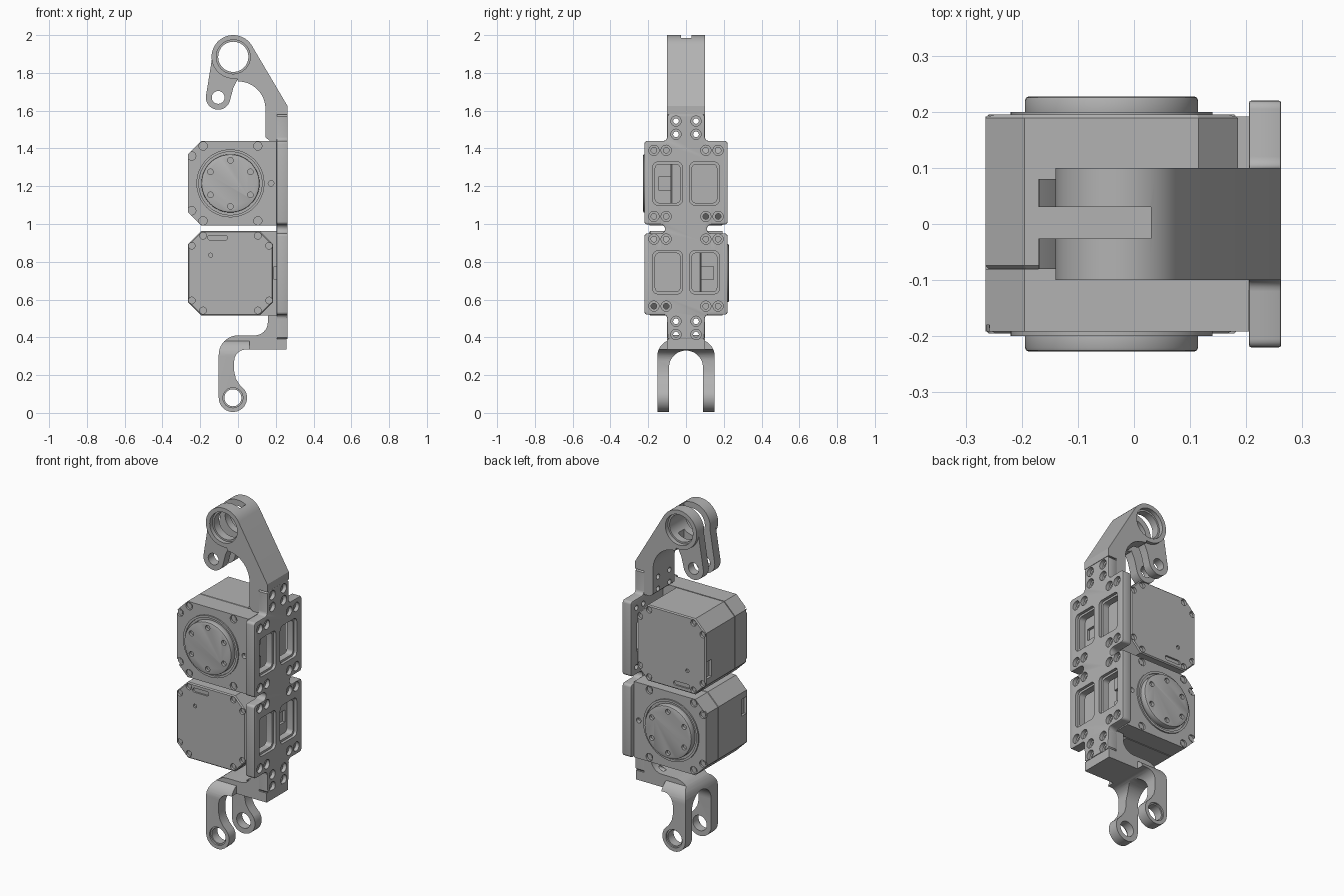
import bpy, bmesh
from math import cos, sin, pi, radians
from mathutils import Matrix

if "Cube" in bpy.data.objects:
    bpy.data.objects.remove(bpy.data.objects["Cube"])

grey = bpy.data.materials.new("machined grey")
grey.use_nodes = True
GREY = (0.45, 0.45, 0.45, 1)
grey.diffuse_color = GREY
grey.node_tree.nodes["Principled BSDF"].inputs["Base Color"].default_value = GREY


def arc(u, v, r, a0, a1, n=16):
    angles = [radians(a0 + (a1 - a0) * i / n) for i in range(n + 1)]
    return [(u + r * cos(a), v + r * sin(a)) for a in angles]


def circle(u, v, r, n=32):
    return arc(u, v, r, 0, 360, n)[:-1]


def rounded(u0, u1, v0, v1, r):
    return (arc(u1 - r, v1 - r, r, 0, 90, 5) + arc(u0 + r, v1 - r, r, 90, 180, 5)
            + arc(u0 + r, v0 + r, r, 180, 270, 5) + arc(u1 - r, v0 + r, r, 270, 360, 5))


def solid(name, *parts):
    """Object made of prisms: each part is (outline, axis, start, end)."""
    bm = bmesh.new()
    for pts, axis, a, b in parts:
        def place(u, v, w):
            return (w, u, v) if axis == "x" else (u, w, v)
        low = [bm.verts.new(place(u, v, a)) for u, v in pts]
        high = [bm.verts.new(place(u, v, b)) for u, v in pts]
        bm.faces.new(low)
        bm.faces.new(high)
        for i in range(len(pts)):
            j = (i + 1) % len(pts)
            bm.faces.new((low[i], low[j], high[j], high[i]))
    bmesh.ops.recalc_face_normals(bm, faces=bm.faces)
    mesh = bpy.data.meshes.new(name)
    bm.to_mesh(mesh)
    bm.free()
    ob = bpy.data.objects.new(name, mesh)
    bpy.context.collection.objects.link(ob)
    mesh.materials.append(grey)
    return ob


def apply(ob, mod):
    bpy.context.view_layer.objects.active = ob
    bpy.ops.object.modifier_apply(modifier=mod.name)


def combine(ob, operation, *parts):
    tool = solid("tool", *parts)
    mod = ob.modifiers.new("boolean", "BOOLEAN")
    mod.operation, mod.solver, mod.object = operation, "EXACT", tool
    apply(ob, mod)
    bpy.data.objects.remove(tool)


def cut(ob, *parts):
    combine(ob, "DIFFERENCE", *parts)


def bevel(ob, width, segments=2):
    mod = ob.modifiers.new("bevel", "BEVEL")
    mod.width, mod.segments, mod.limit_method = width, segments, "ANGLE"
    mod.angle_limit = radians(50)
    apply(ob, mod)


def mirror_outline(half):
    return half + [(-u, v) for u, v in reversed(half)]


def box(u0, u1, v0, v1):
    return [(u0, v0), (u1, v0), (u1, v1), (u0, v1)]


# Bolt pattern shared by the plate and the two end brackets
bolts = [(s * 0.053, z) for s in (-1, 1) for z in (1.545, 1.475, 0.485, 0.415)]
bolts += [(s * y, z) for s in (-1, 1) for y in (0.17, 0.105)
          for z in (1.39, 1.04, 0.92, 0.565)]
neck_drills = [(circle(y, z, 0.015, 16), "x", 0.1, 0.3) for y, z in bolts[:8]]

# Mounting plate with waist slots, necks and windows
half = ([(0.09, 0.39), (0.1, 0.4), (0.1, 0.5)] + arc(0.12, 0.5, 0.02, 180, 90, 4)
        + arc(0.205, 0.535, 0.015, -90, 0, 4) + arc(0.205, 0.935, 0.015, 0, 90, 4)
        + arc(0.135, 0.974, 0.024, 270, 90, 10) + arc(0.205, 1.013, 0.015, -90, 0, 4)
        + arc(0.205, 1.425, 0.015, 0, 90, 4) + arc(0.12, 1.46, 0.02, 270, 180, 4)
        + [(0.1, 1.57), (0.09, 1.58)])
plate = solid("mounting_plate", (mirror_outline(half), "x", 0.205, 0.262))
bevel(plate, 0.007)
windows = [(min(s * 0.02, s * 0.175), max(s * 0.02, s * 0.175), z, z + 0.228)
           for s in (-1, 1) for z in (0.63, 1.1)]
cut(plate, *[(rounded(a, b, c, d, 0.025), "x", 0.245, 0.3) for a, b, c, d in windows])
g = 0.012
cut(plate, *[(rounded(a + g, b - g, c + g, d - g, 0.02), "x", 0.1, 0.3)
             for a, b, c, d in windows])
cut(plate, *[(circle(y, z, 0.027, 20), "x", 0.24, 0.3) for y, z in bolts])
cut(plate, *[(circle(y, z, 0.015, 16), "x", 0.1, 0.3) for y, z in bolts])

# Upper hooked arm: large boss, small lobe, centre slot
BX, BZ, LX, LZ = -0.025, 1.885, -0.105, 1.67
outline = (arc(BX, BZ, 0.115, 31, 280, 40) + arc(0, 1.61, 0.145, 90, 0, 16)
           + [(0.145, 1.46), (0.165, 1.442), (0.206, 1.442), (0.206, 1.58),
              (0.262, 1.58), (0.262, 1.625)])
arm = solid("upper_arm", (outline, "y", -0.1, 0.1))
lobe = (arc(LX, LZ, 0.065, 172, 340, 20)
        + [(-0.025, 1.72), (-0.01, 1.75), (0.01, 1.79), (-0.03, 1.92), (-0.137, 1.88)])
combine(arm, "UNION", (lobe, "y", -0.08, 0.08))
cut(arm, (box(-0.4, 0.03, 1.4, 2.2), "y", -0.026, 0.03))
cut(arm, (circle(BX, BZ, 0.08, 40), "y", -0.3, 0.3),
    (circle(LX, LZ, 0.034, 24), "y", -0.3, 0.3))
cut(arm, (circle(BX, BZ, 0.09, 40), "y", -0.2, -0.075),
    (circle(BX, BZ, 0.09, 40), "y", 0.075, 0.2))
cut(arm, *neck_drills)

# Lower forked bracket: side outline crossed with an arch
FX, FZ = -0.027, 0.08
side = ([(0.206, 0.515), (0.158, 0.515)] + arc(0.088, 0.48, 0.07, 0, -90, 8)
        + arc(0, 0.308, 0.102, 90, 180, 10) + arc(FX, FZ, 0.075, 180, 395, 30)
        + [(0.008, 0.15), (-0.012, 0.182), (-0.02, 0.22)]
        + arc(0.04, 0.275, 0.06, 180, 90, 8)
        + [(0.258, 0.335), (0.258, 0.39), (0.206, 0.39)])
fork = solid("lower_fork", (side, "y", -0.2, 0.2))
arch = (arc(0, 0.24, 0.09, 90, 0, 12)[1:] + [(0.09, -0.05), (0.152, -0.05)]
        + arc(0.062, 0.3, 0.09, 0, 65, 8) + [(0.1, 0.4), (0.1, 0.6)])
arch = [(0, 0.33)] + arch + [(-u, v) for u, v in reversed(arch)]
combine(fork, "INTERSECT", (arch, "x", -0.3, 0.4))
cut(fork, (box(0.06, 0.4, 0.2, 0.7), "y", 0.1, 0.3),
    (box(0.06, 0.4, 0.2, 0.7), "y", -0.3, -0.1))
cut(fork, (circle(FX, FZ, 0.045), "y", -0.3, 0.3))
cut(fork, (circle(FX, FZ, 0.053), "y", 0.142, 0.2),
    (circle(FX, FZ, 0.053), "y", -0.2, -0.142))
cut(fork, *neck_drills)

# Actuators: the lower one is the upper one turned over
turn = (Matrix.Translation((0, 0, 0.9775)) @ Matrix.Rotation(pi, 4, "X")
        @ Matrix.Translation((0, 0, -0.9775)))
L, B, T, C = -0.265, 0.992, 1.44, 0.07
HX, HZ = -0.04, 1.215


def actuator(label, matrix):
    left = [(L + C, T), (L, T - C), (L, B + C), (L + C, B)]
    case = solid(label + "_case", (
        left + [(0.185 - C, B), (0.185, B + C), (0.185, T - C), (0.185 - C, T)],
        "y", -0.08, 0.195))
    bevel(case, 0.006, 1)
    front = solid(label + "_front_case", (
        left + [(0.205, B), (0.205, T)], "y", -0.192, -0.08))
    # corner screws
    screws = [(HX + sx * dx, HZ + sz * dz) for sx in (-1, 1) for sz in (-1, 1)
              for dx, dz in ((0.205, 0.145), (0.145, 0.198))]
    cut(case, *[(circle(x, z, 0.018, 16), "y", 0.18, 0.3) for x, z in screws])
    cut(front, *[(circle(x, z, 0.022, 16), "y", -0.3, -0.18)
                 for x, z in screws if x < 0.15])
    solid(label + "_screws",
          *[(circle(x, z, 0.013, 12), "y", -0.185, -0.17) for x, z in screws if x < 0.15],
          *[(circle(x, z, 0.01, 12), "y", 0.17, 0.185) for x, z in screws])
    # cover slot, pin hole, connector opening, rear notch
    cut(case, (rounded(-0.16, -0.055, 1.015, 1.04, 0.012), "y", 0.185, 0.3),
        (circle(-0.145, 1.12, 0.011, 12), "y", 0.185, 0.3),
        (box(-0.3, -0.25, 1.1, 1.2), "y", 0.14, 0.185))
    cut(front, (circle(0.175, HZ, 0.015, 16), "y", -0.3, -0.17),
        (box(0.19, 0.3, 1.18, 1.25), "y", -0.145, 0))
    # output disc with raised collar
    collar = solid(label + "_collar", (circle(HX, HZ, 0.18, 48), "y", -0.2, -0.185))
    cut(collar, (circle(HX, HZ, 0.167, 48), "y", -0.3, -0.1))
    disc = solid(label + "_output_disc", (circle(HX, HZ, 0.154, 48), "y", -0.227, -0.185))
    bevel(disc, 0.006)
    cut(disc, *[(circle(x, z, 0.015, 16), "y", -0.3, -0.21)
                for x, z in arc(HX, HZ, 0.122, 30, 330, 5)])
    for ob in bpy.data.objects:
        if ob.name.startswith(label):
            ob.data.transform(matrix)


actuator("upper_actuator", Matrix.Identity(4))
actuator("lower_actuator", turn)

# Smooth curved walls, keep edges crisp
for ob in bpy.context.collection.objects:
    ob.select_set(ob.type == "MESH")
bpy.context.view_layer.objects.active = plate
bpy.ops.object.shade_smooth_by_angle(angle=radians(30))
